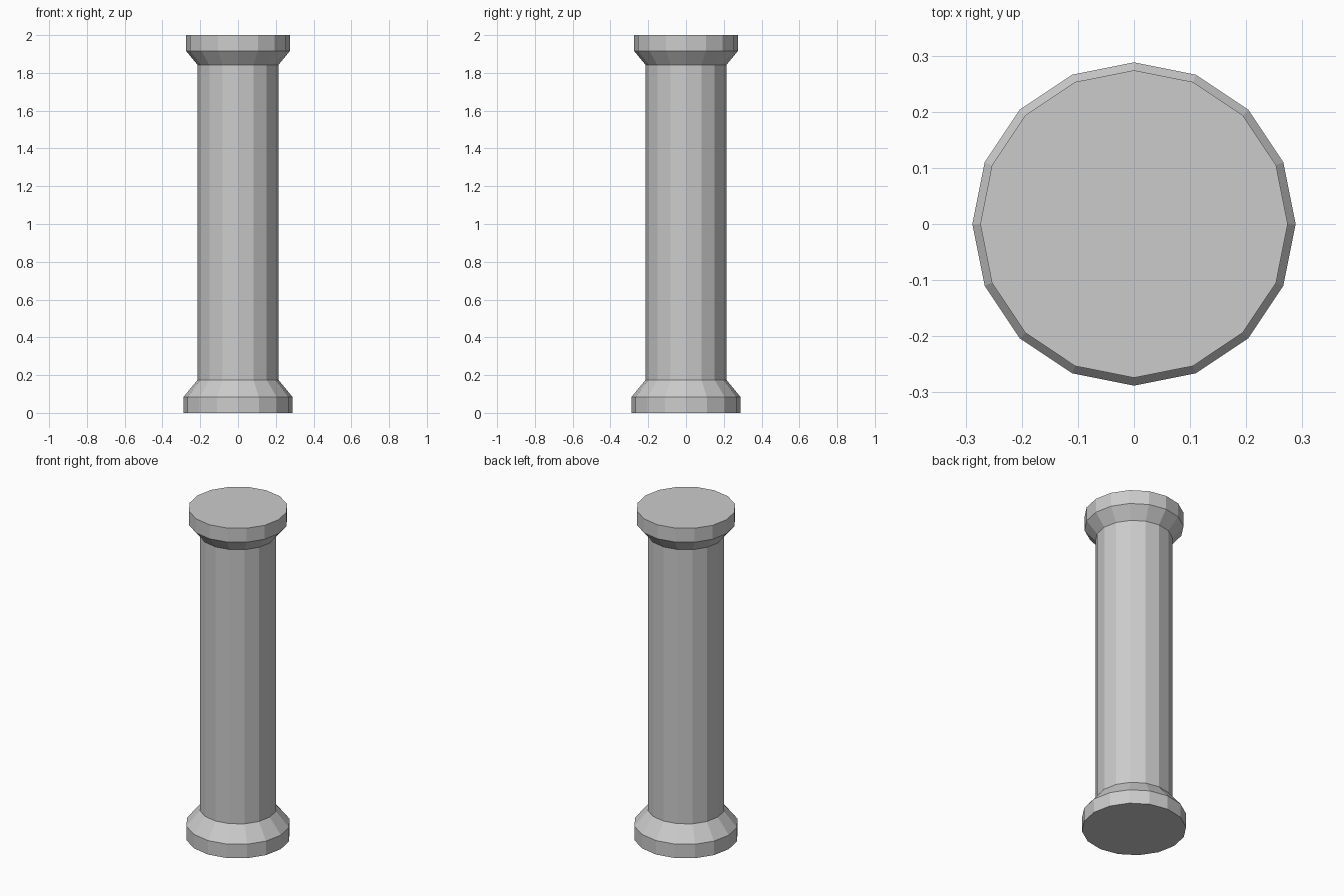
import bpy, bmesh, math

if "Cube" in bpy.data.objects:
    bpy.data.objects.remove(bpy.data.objects["Cube"])

SIDES = 16

stone = bpy.data.materials.new("grey stone")
stone.diffuse_color = (0.6, 0.6, 0.6, 1)
stone.use_nodes = True
stone.node_tree.nodes["Principled BSDF"].inputs["Base Color"].default_value = stone.diffuse_color

# Outline of the column as (radius, height), from the floor to the top
profile = [
    (0.288, 0.0), (0.288, 0.085),    # base drum
    (0.214, 0.175),                  # base bevel up to the shaft
    (0.214, 1.842),                  # straight shaft
    (0.274, 1.915), (0.274, 2.0),    # capital flare and drum
]

# Revolve the outline into flat-sided rings and close both ends
bm = bmesh.new()
rings = []
for r, z in profile:
    rings.append([bm.verts.new((r * math.cos(2 * math.pi * i / SIDES),
                                r * math.sin(2 * math.pi * i / SIDES), z))
                  for i in range(SIDES)])
for low, high in zip(rings, rings[1:]):
    for i in range(SIDES):
        j = (i + 1) % SIDES
        bm.faces.new((low[i], low[j], high[j], high[i]))
bm.faces.new(rings[0][::-1])
bm.faces.new(rings[-1])

mesh = bpy.data.meshes.new("column")
bm.to_mesh(mesh)
bm.free()
mesh.materials.append(stone)
column = bpy.data.objects.new("column", mesh)
bpy.context.collection.objects.link(column)
